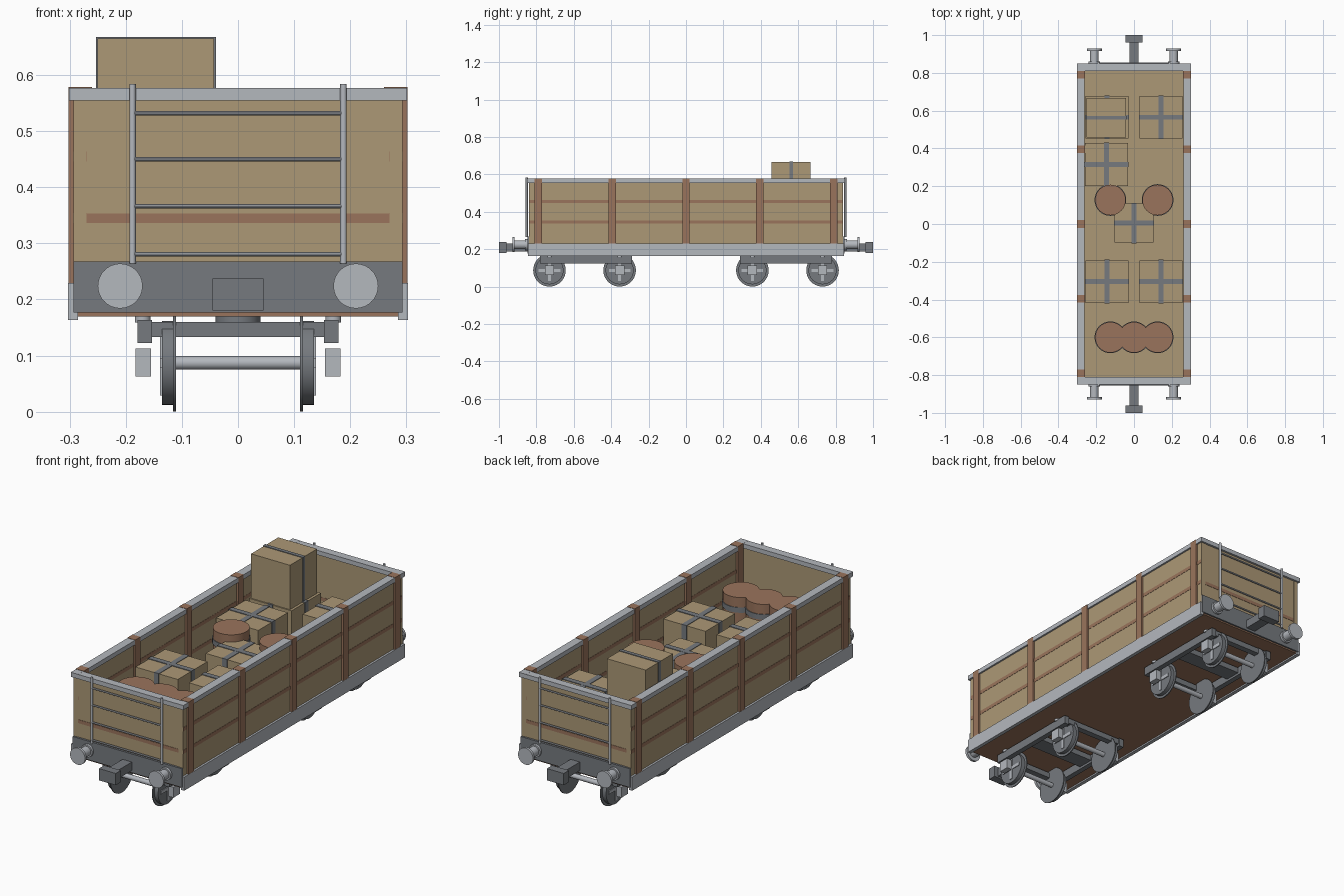
import bpy, bmesh, math
from mathutils import Matrix, Vector

if "Cube" in bpy.data.objects:
    bpy.data.objects.remove(bpy.data.objects["Cube"])


def material(name, rgb):
    lin = [((c / 255 + 0.055) / 1.055) ** 2.4 for c in rgb]
    m = bpy.data.materials.new(name)
    m.diffuse_color = (*lin, 1)
    m.use_nodes = True
    m.node_tree.nodes["Principled BSDF"].inputs["Base Color"].default_value = m.diffuse_color
    return m


TAN = material("tan_wood", (172, 152, 118))
BROWN = material("brown_wood", (154, 116, 92))
LIGHT = material("light_steel", (180, 184, 190))
DARK = material("dark_steel", (118, 122, 127))


def finish(name, bm, mat, smooth=False):
    me = bpy.data.meshes.new(name)
    bmesh.ops.recalc_face_normals(bm, faces=bm.faces)
    bm.to_mesh(me)
    bm.free()
    me.materials.append(mat)
    ob = bpy.data.objects.new(name, me)
    bpy.context.collection.objects.link(ob)
    if smooth:
        bpy.context.view_layer.objects.active = ob
        bpy.ops.object.select_all(action='DESELECT')
        ob.select_set(True)
        bpy.ops.object.shade_smooth_by_angle(angle=math.radians(35))
    return ob


def box(name, mat, x, y, z):
    """Box from (min, max) pairs."""
    lo = Vector((min(x), min(y), min(z)))
    hi = Vector((max(x), max(y), max(z)))
    bm = bmesh.new()
    bmesh.ops.create_cube(bm, size=1, matrix=Matrix.Translation((lo + hi) / 2) @ Matrix.Diagonal((*(hi - lo), 1)))
    return finish(name, bm, mat)


def rod(name, mat, axis, centre, r, length, sides=24):
    """Cylinder along x, y or z."""
    rot = {'x': Matrix.Rotation(math.pi / 2, 4, 'Y'),
           'y': Matrix.Rotation(math.pi / 2, 4, 'X'),
           'z': Matrix.Identity(4)}[axis]
    bm = bmesh.new()
    bmesh.ops.create_cone(bm, cap_ends=True, segments=sides, radius1=r, radius2=r, depth=length,
                          matrix=Matrix.Translation(centre) @ rot)
    return finish(name, bm, mat, True)


# Floor: brown underside, tan deck
box("underfloor", BROWN, (-.287, .287), (-.84, .84), (.17, .20))
box("deck", TAN, (-.28, .28), (-.83, .83), (.20, .23))

# Sides: walls, grooves, posts, sills and top rails
for s in (-1, 1):
    box("side_wall", TAN, (s * .270, s * .293), (-.84, .84), (.20, .556))
    for z in (.345, .455):
        box("side_strip", BROWN, (s * .269, s * .2942), (-.838, .838), (z - .009, z + .009))
    box("side_sill", LIGHT, (s * .285, s * .303), (-.845, .845), (.163, .229))
    box("side_rail", LIGHT, (s * .261, s * .3015), (-.849, .849), (.555, .577))
    for y in (-.79, -.395, 0, .395, .79):
        box("side_post", BROWN, (s * .260, s * .3025), (y - .02, y + .02), (.226, .5785))

# Ends: wall, rail, beam, ladder, buffers and coupler
for s in (-1, 1):
    box("end_wall", TAN, (-.292, .292), (s * .815, s * .838), (.20, .556))
    box("end_strip", BROWN, (-.2925, .2925), (s * .814, s * .8395), (.336, .353))
    box("end_rail", LIGHT, (-.262, .262), (s * .810, s * .8485), (.555, .5765))
    box("end_beam", DARK, (-.293, .293), (s * .83, s * .848), (.177, .268))
    for x in (-.188, .188):
        rod("ladder_rail", LIGHT, 'z', (x, s * .851, .424), .0058, .32, 12)
    for z in (.281, .366, .45, .532):
        rod("ladder_rung", LIGHT, 'x', (0, s * .851, z), .0042, .376, 10)
    for x in (-.21, .21):
        rod("buffer_base", LIGHT, 'y', (x, s * .852, .224), .030, .016)
        rod("buffer_shaft", LIGHT, 'y', (x, s * .885, .224), .023, .08)
        rod("buffer_head", LIGHT, 'y', (x, s * .922, .224), .040, .012, 32)
    box("coupler_shaft", DARK, (-.025, .025), (s * .845, s * .97), (.188, .229))
    box("coupler_head", DARK, (-.045, .045), (s * .960, s), (.18, .237))

# Bogies: frames, cross beams and wheelsets
for b in (-.5425, .5425):
    sgn = 1 if b > 0 else -1
    mid = b - sgn * .008
    for s in (-1, 1):
        box("bogie_frame", DARK, (s * .153, s * .179), (mid - .245, mid + .245), (.122, .163))
    for o, w in ((-.225, .015), (0, .04), (.225, .015)):
        box("bogie_cross_beam", DARK, (-.16, .16), (mid + o - w, mid + o + w), (.133, .160))
    rod("bogie_pivot", DARK, 'z', (0, mid, .165), .04, .02)
    for y in (b - .1875, b + .1875):
        rod("axle", LIGHT, 'x', (0, y, .087), .012, .27, 16)
        for s in (-1, 1):
            rod("wheel_flange", DARK, 'x', (s * .113, y, .087), .087, .005, 40)
            rod("wheel_tread", DARK, 'x', (s * .125, y, .087), .075, .021, 40)
            box("wheel_spoke", LIGHT, (s * .134, s * .139), (y - .058, y + .058), (.079, .095))
            box("wheel_spoke", LIGHT, (s * .134, s * .1388), (y - .008, y + .008), (.029, .145))
            box("axle_box", LIGHT, (s * .155, s * .183), (y - .025, y + .025), (.063, .113))
            rod("spring_pad", LIGHT, 'z', (s * .17, y, .165), .014, .012, 16)


# Cargo: strapped crates
def crate(x, y, z, h, height, straps="xy", w=.013):
    box("crate", TAN, (x - h, x + h), (y - h, y + h), (z, z + height))
    g = .003
    if "x" in straps:
        box("crate_strap", DARK, (x - h - g, x + h + g), (y - w, y + w), (z, z + height + g))
    if "y" in straps:
        box("crate_strap", DARK, (x - w, x + w), (y - h - g, y + h + g), (z, z + height + g * .8))


for cx, cy in ((-.143, .565), (.143, .565), (-.146, .315), (-.143, -.305), (.143, -.305)):
    crate(cx, cy, .23, .113, .22)
crate(0, .005, .23, .104, .205)
crate(-.1465, .562, .45, .104, .215, "x", .009)

# Cargo: banded barrels
for cx, cy in ((-.125, .127), (.125, .127), (-.125, -.6), (0, -.6), (.125, -.6)):
    rod("barrel", BROWN, 'z', (cx, cy, .35), .081, .24, 32)
    for z in (.29, .41):
        rod("barrel_band", DARK, 'z', (cx, cy, z), .084, .025, 32)
